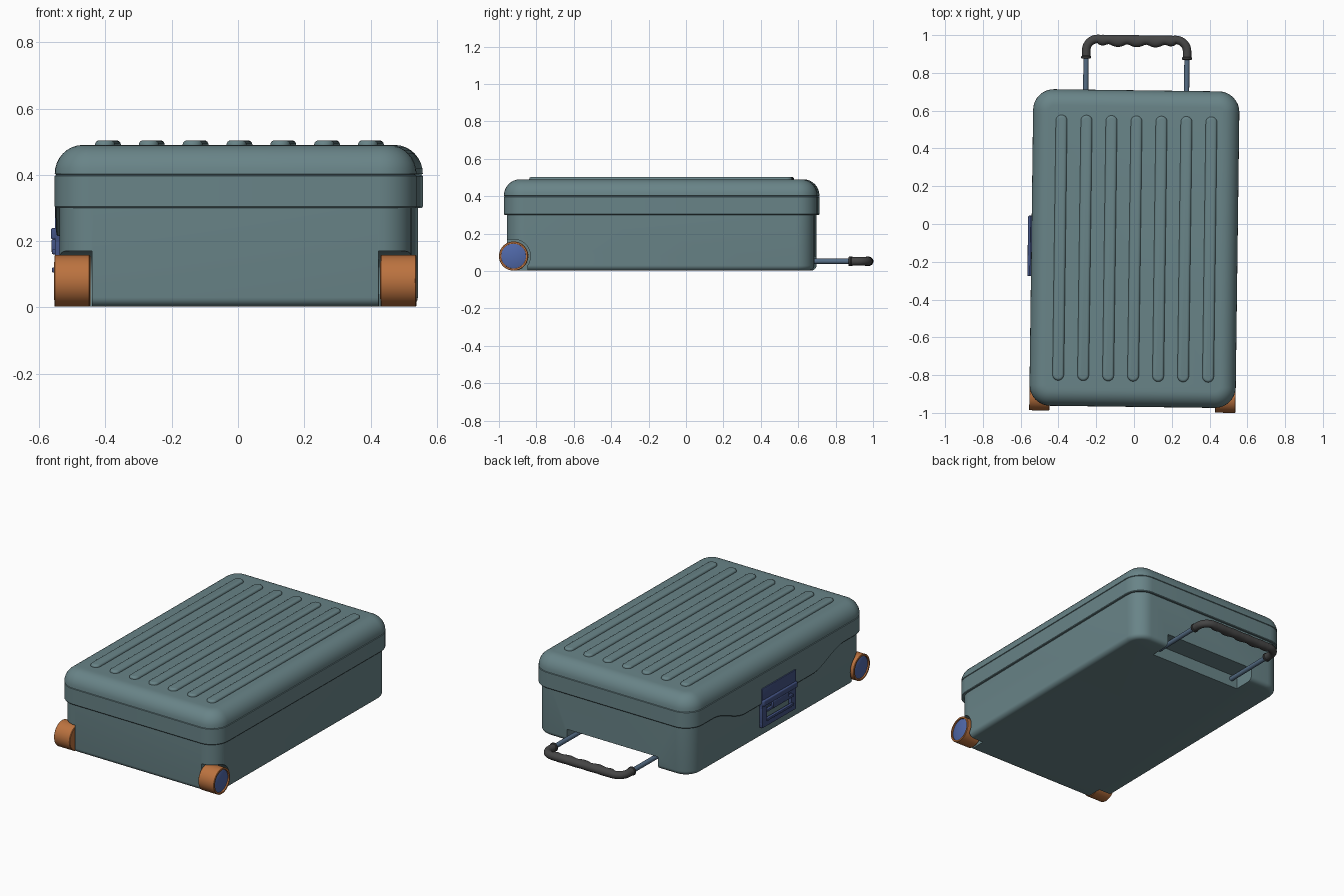
import bpy, bmesh, math
from mathutils import Matrix, Vector

if "Cube" in bpy.data.objects:
    bpy.data.objects.remove(bpy.data.objects["Cube"])

TURN = math.radians(-0.75)      # the case sits slightly turned
CX, CY = 0.004, -0.13           # case centre
HX, HY = 0.546, 0.838           # lid half sizes


def mat(name, *rgb):
    m = bpy.data.materials.new(name)
    m.diffuse_color = (*rgb, 1)
    m.use_nodes = True
    m.node_tree.nodes["Principled BSDF"].inputs["Base Color"].default_value = m.diffuse_color
    return m


shell = mat("shell_teal", 0.14, 0.23, 0.245)
orange = mat("orange", 0.50, 0.17, 0.05)
blue = mat("wheel_blue", 0.08, 0.14, 0.40)
navy = mat("latch_navy", 0.055, 0.085, 0.23)
black = mat("grip_black", 0.06, 0.06, 0.06)
steel = mat("rod_steel", 0.09, 0.15, 0.23)


def finish(name, bm, m=None):
    bmesh.ops.remove_doubles(bm, verts=bm.verts, dist=1e-5)
    bmesh.ops.recalc_face_normals(bm, faces=bm.faces)
    me = bpy.data.meshes.new(name)
    bm.to_mesh(me)
    bm.free()
    ob = bpy.data.objects.new(name, me)
    bpy.context.collection.objects.link(ob)
    ob.rotation_euler.z = TURN
    if m:
        me.materials.append(m)
    return ob


def outline(hx, hy, r, seg=8, side=48):
    """Rounded rectangle, with its left side subdivided."""
    pts = []
    for k, (sx, sy) in enumerate([(1, 1), (-1, 1), (-1, -1), (1, -1)]):
        for i in range(seg + 1):
            a = math.pi / 2 * (k + i / seg)
            pts.append((sx * (hx - r) + r * math.cos(a), sy * (hy - r) + r * math.sin(a)))
        if k == 1:
            pts += [(-hx, (hy - r) * (1 - 2 * i / side)) for i in range(1, side)]
    return pts


def loft(name, rings, hx, hy, r, m, cx=CX, cy=CY, side=48):
    """Stack of rounded rectangles: each ring is (z, inset, left side dip)."""
    bm = bmesh.new()
    rows = []
    for z, d, dip in rings:
        row = []
        for x, y in outline(hx - d, hy - d, max(r - d, 0.004), side=side):
            t = min(max((0.62 - abs(y)) / 0.3, 0), 1) if x < -hx * 0.95 else 0
            row.append(bm.verts.new((x + cx, y + cy, z - dip * t * t * (3 - 2 * t))))
        rows.append(row)
    for a, b in zip(rows, rows[1:]):
        for i in range(len(a)):
            j = (i + 1) % len(a)
            bm.faces.new((a[i], a[j], b[j], b[i]))
    bm.faces.new(rows[0])
    bm.faces.new(rows[-1])
    return finish(name, bm, m)


def rounding(z0, z1, r, n=8):
    """Quarter-round edge going up from z0 to z1 while moving inward by r."""
    return [(z0 + (z1 - z0) * math.sin(math.pi / 2 * i / n),
             r * (1 - math.cos(math.pi / 2 * i / n)), 0) for i in range(n + 1)]


def box(name, x0, x1, y0, y1, z0, z1, m=None, bevel=0):
    bm = bmesh.new()
    bmesh.ops.create_cube(bm, size=1, matrix=Matrix.Translation(
        ((x0 + x1) / 2, (y0 + y1) / 2, (z0 + z1) / 2)) @ Matrix.Diagonal((x1 - x0, y1 - y0, z1 - z0, 1)))
    if bevel:
        bmesh.ops.bevel(bm, geom=bm.edges[:], offset=bevel, segments=3, affect='EDGES', profile=0.5)
    return finish(name, bm, m)


def lathe(name, prof, origin, axis, m=None, n=40):
    """Revolve (distance along axis, radius) points about an axis."""
    q = Vector((0, 0, 1)).rotation_difference(Vector(axis)).to_matrix()
    o = Vector(origin)
    bm = bmesh.new()
    rows = [[bm.verts.new(o + q @ Vector((r * math.cos(2 * math.pi * i / n),
             r * math.sin(2 * math.pi * i / n), d))) for i in range(n)] for d, r in prof]
    for a, b in zip(rows, rows[1:]):
        for i in range(n):
            j = (i + 1) % n
            bm.faces.new((a[i], a[j], b[j], b[i]))
    return finish(name, bm, m)


# Lower shell
base_rings = [(z, d, 0) for z, d, _ in reversed(rounding(0.03, 0.002, 0.03, 6))] + [(0.33, 0, 0)]
body = loft("lower_shell", base_rings, HX - 0.015, HY - 0.016, 0.10, shell)

# Lid with a seam groove, dipping around the latch on the left
lid_rings = [(0.315, 0.025, 0), (0.302, 0.016, 0.085), (0.30, 0.003, 0.085), (0.304, 0, 0.085),
             (0.397, 0, 0), (0.399, 0.004, 0), (0.401, 0.004, 0)] + rounding(0.403, 0.49, 0.085)
loft("lid", lid_rings, HX, HY, 0.11, shell)

# Seven raised ribs on the lid
for i in range(7):
    loft(f"lid_rib_{i + 1}", [(0.47, 0, 0)] + rounding(0.492, 0.504, 0.014, 4), 0.03, 0.703, 0.0299,
         shell, cx=0.006 + (i - 3) * 0.1323, side=2)

# Cutters for the wheel notches and the handle recess
WY, WZ = -0.915, 0.08
cutters = [box("handle_recess_cutter", CX - 0.31, CX + 0.31, 0.56, 0.9, -0.1, 0.078)]
for s in (-1, 1):
    xa, xb = sorted((CX + s * 0.432, CX + s * 0.7))
    cutters.append(lathe("notch_round_cutter", [(0, 0), (0, 0.09), (0.3, 0.09), (0.3, 0)],
                         (CX + s * 0.432, WY, WZ), (s, 0, 0)))
    cutters.append(box("notch_low_cutter", xa, xb, -1.1, WY + 0.075, -0.1, WZ))
    cutters.append(box("notch_front_cutter", xa, xb, -1.1, WY, -0.1, WZ + 0.0895))
bpy.context.view_layer.objects.active = body
for c in cutters:
    c.hide_render = True
    mod = body.modifiers.new("cut", 'BOOLEAN')
    mod.object, mod.operation, mod.solver = c, 'DIFFERENCE', 'EXACT'
    bpy.ops.object.modifier_apply(modifier=mod.name)
for c in cutters:
    bpy.data.objects.remove(c)

# Wheels: open orange housing with a blue disc
for s, side in ((-1, "left"), (1, "right")):
    lathe(f"wheel_housing_{side}",
          [(0, 0), (0, 0.075), (0.003, 0.078), (0.106, 0.078), (0.108, 0.076), (0.108, 0.067), (0.095, 0.067), (0.095, 0)],
          (CX + s * 0.438, WY, WZ), (s, 0, 0), orange)
    lathe(f"wheel_disc_{side}", [(0.09, 0), (0.09, 0.066), (0.1, 0.066), (0.103, 0.06), (0.103, 0)],
          (CX + s * 0.438, WY, WZ), (s, 0, 0), blue)

# Pull handle: two rods with collars
HZ = 0.052
for s, side in ((-1, "left"), (1, "right")):
    lathe(f"handle_rod_{side}", [(0, 0), (0, 0.014), (0.34, 0.014), (0.34, 0)],
          (0.002 + s * 0.267, 0.55, HZ), (0, 1, 0), steel, 20)
    lathe(f"grip_collar_{side}", [(0, 0), (0, 0.022), (0.004, 0.026), (0.012, 0.026), (0.016, 0.022), (0.016, 0)],
          (0.002 + s * 0.267, 0.872, HZ), (0, 1, 0), black, 20)

# Grip: swept tube with finger waves on the inner side
path = [(-0.267, y, 0.0225) for y in (0.88, 0.9)]
path += [(-0.207 - 0.06 * math.cos(a), 0.917 + 0.06 * math.sin(a), 0.0225)
         for a in (math.pi / 2 * i / 8 for i in range(8))]
half = path[:]
for i in range(49):
    x = -0.207 + 0.414 * i / 48
    fade = min(1, (0.207 - abs(x)) / 0.03)
    r = 0.0225 + fade * (0.006 + 0.0035 * math.cos(x / 0.1 * 2 * math.pi))
    path.append((x, 1.0 - r, r))
path += [(-x, y, r) for x, y, r in reversed(half)]
bm = bmesh.new()
rows, n = [], 20
for k, (x, y, r) in enumerate(path):
    a, b = path[max(k - 1, 0)], path[min(k + 1, len(path) - 1)]
    t = Vector((b[0] - a[0], b[1] - a[1])).normalized()
    rows.append([bm.verts.new((0.002 + x - t.y * r * math.cos(u), y + t.x * r * math.cos(u),
                               HZ + min(r, 0.025) * math.sin(u))) for u in (2 * math.pi * i / n for i in range(n))])
for a, b in zip(rows, rows[1:]):
    for i in range(n):
        bm.faces.new((a[i], a[(i + 1) % n], b[(i + 1) % n], b[i]))
bm.faces.new(rows[0])
bm.faces.new(rows[-1])
finish("handle_grip", bm, black)

# Latch on the left side: upper plate, open frame below, lift bar and button
y0, y1 = -0.283, 0.037
box("latch_plate", -0.549, -0.52, y0, y1, 0.185, 0.31, navy, 0.003)
box("latch_frame_bottom", -0.549, -0.52, y0, y1, 0.07, 0.10, navy, 0.003)
for nm, a, b in (("front", y0, y0 + 0.045), ("back", y1 - 0.045, y1)):
    box(f"latch_frame_{nm}", -0.549, -0.52, a, b, 0.075, 0.2, navy, 0.003)
box("latch_bar", -0.561, -0.54, y0, y1, 0.205, 0.24, navy, 0.006)
box("latch_pull", -0.560, -0.54, -0.20, -0.05, 0.165, 0.205, navy, 0.004)
for nm, a, b, c, d in (("top", -0.25, 0.0, 0.16, 0.175), ("bottom", -0.25, 0.0, 0.105, 0.12)):
    box(f"latch_bail_{nm}", -0.558, -0.54, a, b, c, d, navy, 0.003)

# Smooth shading with sharp edges kept
for ob in bpy.context.scene.objects:
    ob.select_set(ob.type == 'MESH')
bpy.context.view_layer.objects.active = body
bpy.ops.object.shade_smooth_by_angle(angle=math.radians(32))
